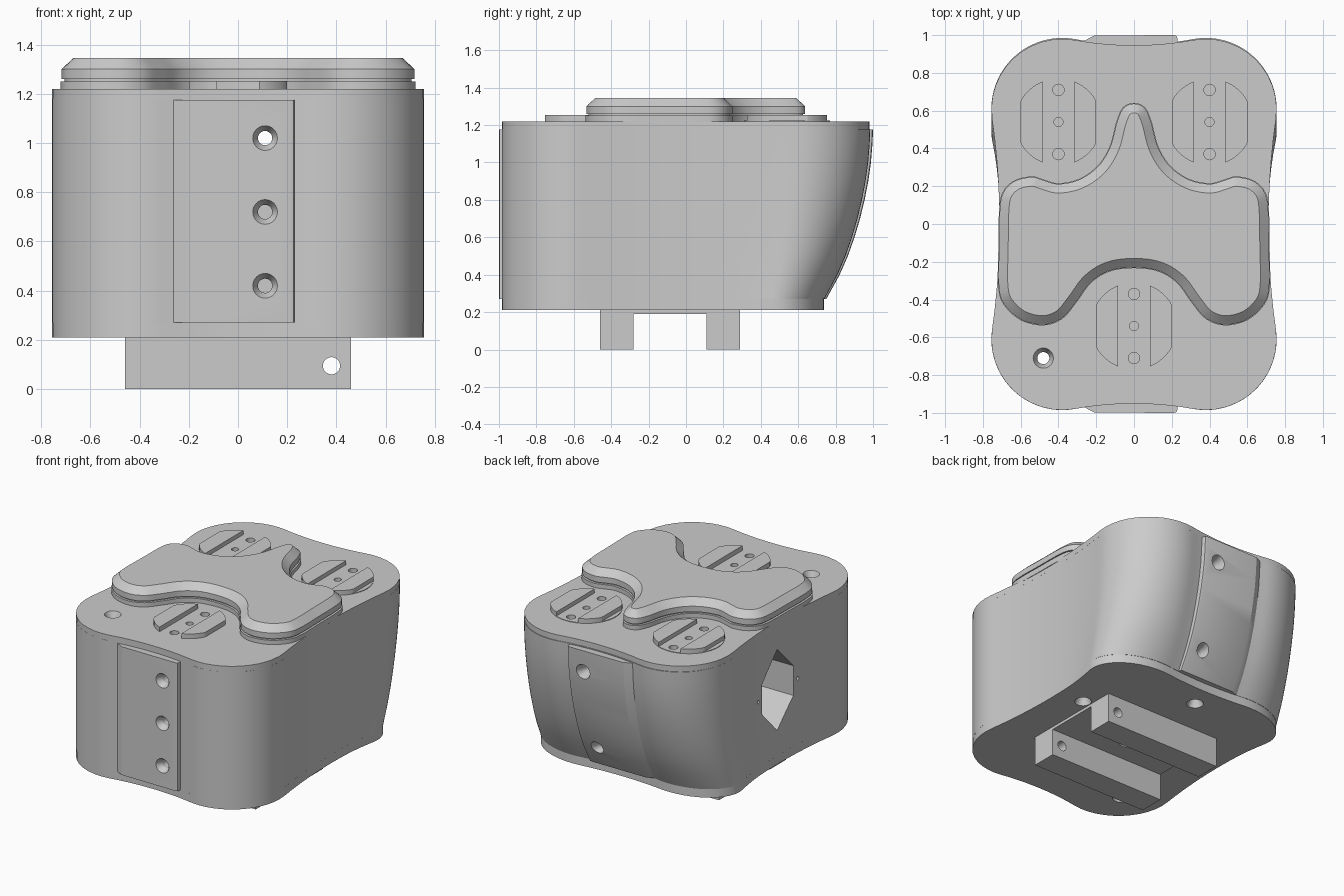
import bpy, bmesh
from math import sin, cos, radians, pi, acos
from mathutils import Vector

if "Cube" in bpy.data.objects:
    bpy.data.objects.remove(bpy.data.objects["Cube"])


# ---------- helpers ----------
def add_object(name, bm):
    bmesh.ops.recalc_face_normals(bm, faces=bm.faces[:])
    mesh = bpy.data.meshes.new(name)
    bm.to_mesh(mesh)
    bm.free()
    ob = bpy.data.objects.new(name, mesh)
    bpy.context.collection.objects.link(ob)
    return ob


def loft(bm, rings):
    """Skin a list of equal-length closed rings and cap both ends."""
    vs = [[bm.verts.new(p) for p in ring] for ring in rings]
    n = len(vs[0])
    for a, b in zip(vs, vs[1:]):
        for i in range(n):
            j = (i + 1) % n
            bm.faces.new((a[i], a[j], b[j], b[i]))
    bm.faces.new(vs[0][::-1])
    bm.faces.new(vs[-1])


def lofted(name, rings):
    bm = bmesh.new()
    loft(bm, rings)
    return add_object(name, bm)


def prism(name, pts, z0, z1):
    return lofted(name, [[(x, y, z) for x, y in pts] for z in (z0, z1)])


def box(name, x0, x1, y0, y1, z0, z1):
    return prism(name, [(x0, y0), (x1, y0), (x1, y1), (x0, y1)], z0, z1)


def bore(bm, start, direction, steps, n=24):
    """Turned cutter: steps are (distance along direction, radius)."""
    d = Vector(direction).normalized()
    q = d.to_track_quat('Z', 'Y')
    loft(bm, [[Vector(start) + d * s + q @ Vector((r * cos(2 * pi * i / n), r * sin(2 * pi * i / n), 0))
               for i in range(n)] for s, r in steps])


def smooth_loop(pts, n):
    """Closed Catmull-Rom curve."""
    out, m = [], len(pts)
    for i in range(m):
        a, b, c, d = [Vector(pts[(i + k) % m]) for k in (-1, 0, 1, 2)]
        for k in range(n):
            t = k / n
            out.append(0.5 * (2 * b + (c - a) * t + (2 * a - 5 * b + 4 * c - d) * t * t
                              + (3 * b - a - 3 * c + d) * t ** 3))
    return out


def inset(pts, d):
    """Move a counter-clockwise loop inwards."""
    out, n = [], len(pts)
    for i, p in enumerate(pts):
        t = (pts[(i + 1) % n] - pts[i - 1]).normalized()
        out.append(p + Vector((-t.y, t.x)) * d)
    return out


# ---------- housing outline and sloping back ----------
def outline(arc_n, side_n):
    q = [(0.712 + 0.126 * y * y, y) for y in [0.558 * i / side_n for i in range(side_n)]]
    for i in range(arc_n + 1):
        a = radians(-8 + 108 * i / arc_n)
        q.append((0.38 + 0.375 * cos(a), 0.61 + 0.375 * sin(a)))
    q += [(x, 0.951 + 0.28 * x * x) for x in [0.315 * (1 - i / side_n) for i in range(1, side_n + 1)]]
    half = q + [(-x, y) for x, y in q[-2::-1]]
    return half + [(x, -y) for x, y in half[-2:0:-1]]


BACK = [(0.27, 0.74), (0.4, 0.81), (0.5, 0.853), (0.6, 0.888), (0.7, 0.917), (0.8, 0.941),
        (0.9, 0.96), (1.0, 0.974), (1.1, 0.982), (1.18, 0.985)]


def warp(y, yb):
    return y if y < 0.2 else 0.2 + (y - 0.2) * (yb - 0.2) / 0.785


def section(pts, z, yb):
    return [(x, warp(y, yb), z) for x, y in pts]


fine, coarse = outline(24, 10), outline(12, 5)
body = lofted("housing_body", [section(fine, z, yb) for z, yb in BACK])
base = lofted("base_plate", [section(coarse, z, 0.738) for z in (0.21, 0.27)])
top = lofted("top_plate", [section(coarse, z, 0.98) for z in (1.18, 1.22)])

# ---------- grip pads on front and back ----------
pad_profile = [(-0.265, 0.92), (-0.265, 0.969), (-0.21, 0.998), (0.21, 1.0),
               (0.225, 0.996), (0.229, 0.985), (0.229, 0.92)]
front_pad = lofted("front_pad", [[(x, -y, z) for x, y in pad_profile] for z in (0.27, 1.175)])
back_pad = lofted("back_pad", [section(pad_profile, min(z, 1.175), yb) for z, yb in BACK])

# ---------- raised platform on top ----------
half = [(0.055, 0.615), (0.09, 0.54), (0.125, 0.41), (0.19, 0.305), (0.29, 0.235), (0.4, 0.212),
        (0.48, 0.232), (0.54, 0.248), (0.63, 0.228), (0.69, 0.17), (0.71, 0.08), (0.714, -0.12),
        (0.716, -0.32), (0.69, -0.42), (0.6, -0.505), (0.48, -0.533), (0.38, -0.498), (0.305, -0.41),
        (0.23, -0.31), (0.13, -0.248)]
loop = [(0, 0.637)] + half + [(0, -0.23)] + [(-x, y) for x, y in reversed(half)]
loop = smooth_loop(loop[::-1], 5)
steps = [(1.21, -0.004), (1.25, -0.004), (1.25, 0.012), (1.26, 0.012), (1.26, 0), (1.30, 0), (1.345, 0.048)]
platform = lofted("raised_platform", [[(p.x, p.y, z) for p in inset(loop, d)] for z, d in steps])

# ---------- round key pads: two raised segments beside a channel ----------
parts = [body, base, top, front_pad, back_pad, platform]
discs = [(-0.4, 0.54), (0.4, 0.54), (0, -0.54)]
a0 = acos(0.085 / 0.23)
thin_discs = []
for k, (cx, cy) in enumerate(discs):
    for s in (-1, 1):
        pts = []
        for i in range(25):
            a = -a0 + 2 * a0 * i / 24
            pts.append((cx + s * min(0.2, 0.23 * cos(a)), cy + 0.23 * sin(a)))
        parts.append(prism(f"disc_segment_{k}_{'left' if s < 0 else 'right'}", pts, 1.215, 1.253))
    if cy > 0:
        ring = [(cx + 0.23 * cos(pi * i / 24), cy + 0.23 * sin(pi * i / 24)) for i in range(48)]
        thin_discs.append(prism(f"disc_base_{k}", ring, 1.21, 1.224))
parts += thin_discs

# ---------- mounting rails underneath ----------
rails = [box("front_rail", -0.46, 0.46, -0.46, -0.28, 0, 0.215),
         box("rear_rail", -0.46, 0.46, 0.11, 0.29, 0, 0.215)]
strip = box("rail_bridge", -0.46, 0.46, -0.29, 0.12, 0.19, 0.215)
parts += rails + [strip]

# ---------- cutters: screw holes, key-pad holes, side window ----------
bm = bmesh.new()
bore(bm, (0.11, -1.01, 1.02), (0, 1, 0), [(0, 0.056), (0.05, 0.029), (1.93, 0.029), (2.01, 0.056)])
for z in (0.72, 0.42):
    bore(bm, (0.11, -1.01, z), (0, 1, 0), [(0, 0.056), (0.05, 0.029), (0.35, 0.029)])
bore(bm, (0.11, 0.86, 0.42), (0, -1, 0), [(0, 0.056), (0.08, 0.029), (0.35, 0.029)])
bore(bm, (-0.48, -0.71, 1.23), (0, 0, -1), [(0, 0.058), (0.06, 0.032), (0.97, 0.032), (1.03, 0.058)])
for x, y in [(-0.06, 0.55), (0.52, 0.1), (-0.03, -0.1)]:
    bore(bm, (x, y, 0.18), (0, 0, 1), [(0, 0.055), (0.03, 0.055), (0.09, 0.028), (0.25, 0.028)])
for cx, cy in discs:
    for dy, r, depth in [(-0.17, 0.03, 0.08), (0, 0.024, 0.08), (0.17, 0.03, 0.3)]:
        bore(bm, (cx, cy + dy, 1.24), (0, 0, -1), [(0, r), (depth, r)])
hexagon = [(0, 0.285), (0.175, 0.105), (0.175, -0.105), (0, -0.285), (-0.175, -0.105), (-0.175, 0.105)]
loft(bm, [[(x, y, 0.735 + z) for y, z in hexagon] for x in (-0.85, -0.4)])
for y in (-0.22, 0.22):
    bore(bm, (-0.8, y, 0.735), (1, 0, 0), [(0, 0.012), (0.2, 0.012)], 12)
cutter = add_object("hole_cutter", bm)
bm = bmesh.new()
bore(bm, (0.38, -0.6, 0.095), (0, 1, 0), [(0, 0.035), (1, 0.035)])
pin_cutter = add_object("rail_pin_cutter", bm)


def cut(ob, tool):
    mod = ob.modifiers.new("holes", 'BOOLEAN')
    mod.operation, mod.solver, mod.object = 'DIFFERENCE', 'EXACT', tool
    bpy.context.view_layer.objects.active = ob
    bpy.ops.object.modifier_apply(modifier=mod.name)


for ob in [body, base, top, front_pad, back_pad, strip] + thin_discs:
    cut(ob, cutter)
for ob in rails:
    cut(ob, pin_cutter)
for tool in (cutter, pin_cutter):
    bpy.data.objects.remove(tool)

# ---------- shading ----------
bpy.ops.object.select_all(action='DESELECT')
for ob in parts:
    ob.select_set(True)
bpy.context.view_layer.objects.active = body
bpy.ops.object.shade_smooth_by_angle(angle=radians(25))
